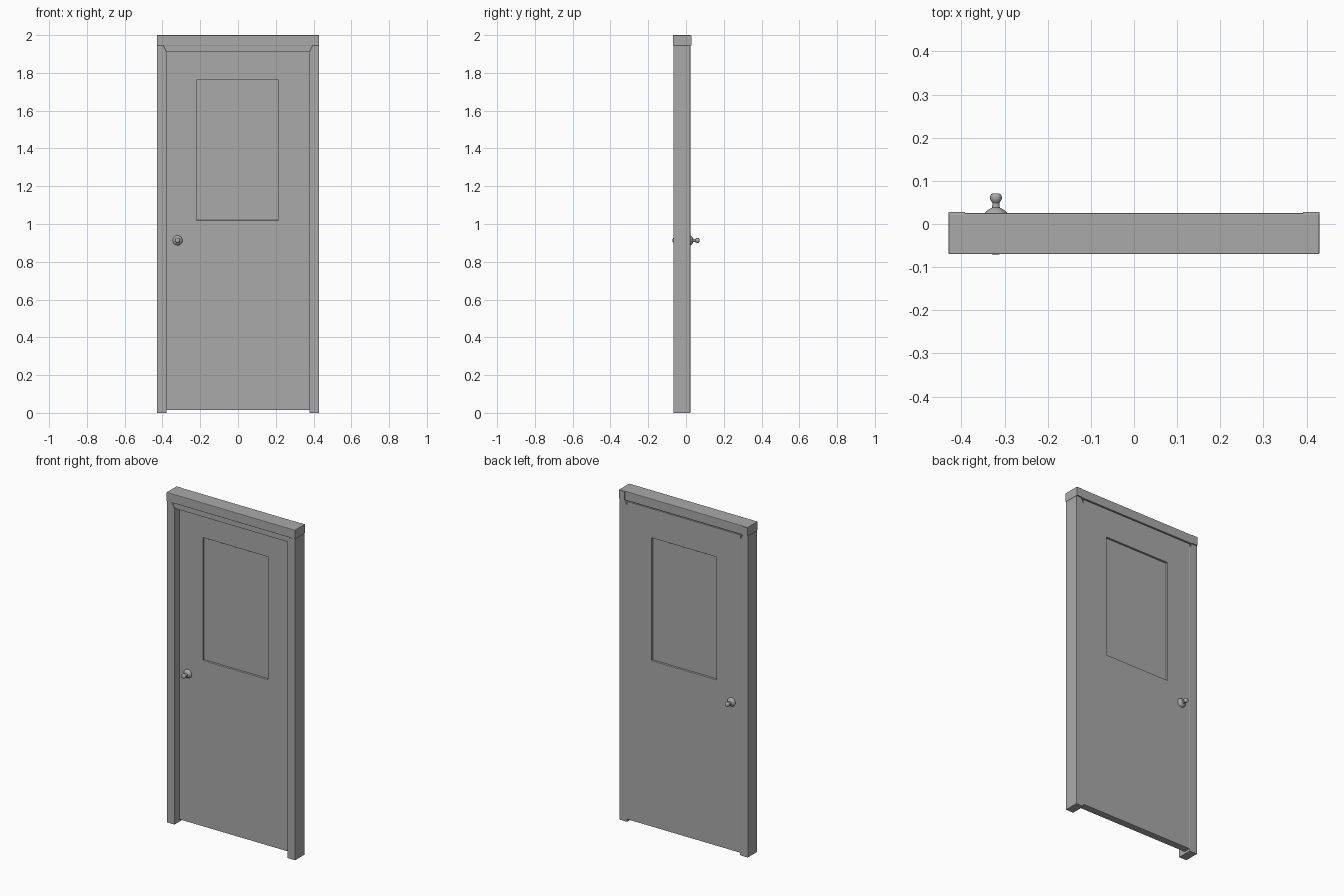
import bpy, bmesh, math

if "Cube" in bpy.data.objects:
    bpy.data.objects.remove(bpy.data.objects["Cube"])

paint = bpy.data.materials.new("grey_paint")
paint.diffuse_color = (0.4, 0.4, 0.4, 1)
paint.use_nodes = True
paint.node_tree.nodes["Principled BSDF"].inputs["Base Color"].default_value = paint.diffuse_color


def add(name, bm, bevel=0):
    bmesh.ops.recalc_face_normals(bm, faces=bm.faces)
    me = bpy.data.meshes.new(name)
    bm.to_mesh(me)
    bm.free()
    me.materials.append(paint)
    ob = bpy.data.objects.new(name, me)
    bpy.context.collection.objects.link(ob)
    if bevel:
        mod = ob.modifiers.new("soft_edges", 'BEVEL')
        mod.width = bevel
        mod.segments = 2
    return ob


def prism(name, outline, y0, y1, bevel=0):
    """Extrude an (x, z) outline from y0 to y1."""
    bm = bmesh.new()
    face = bm.faces.new([bm.verts.new((x, y0, z)) for x, z in outline])
    ext = bmesh.ops.extrude_face_region(bm, geom=[face])
    verts = [v for v in ext['geom'] if isinstance(v, bmesh.types.BMVert)]
    bmesh.ops.translate(bm, verts=verts, vec=(0, y1 - y0, 0))
    return add(name, bm, bevel)


def rect(x0, x1, z0, z1):
    return [(x0, z0), (x1, z0), (x1, z1), (x0, z1)]


# Frame: header, and jambs with a mitred inner top corner
prism("header", rect(-0.43, 0.43, 1.945, 2.0), -0.07, 0.025, 0.003)
for s, side in ((-1, "left"), (1, "right")):
    jamb = [(0.43, 0), (0.43, 1.945), (0.395, 1.945), (0.378, 1.912), (0.378, 0)]
    prism(side + "_jamb", [(s * x, z) for x, z in jamb], -0.067, 0.023, 0.002)
    prism(side + "_header_lip", rect(*sorted((s * 0.392, s * 0.43)), 1.946, 1.998), 0.02, 0.028)

# Stop strip below the header, mitred to the jambs
prism("header_stop", [(-0.395, 1.945), (0.395, 1.945), (0.378, 1.912), (-0.378, 1.912)],
      -0.062, -0.022)

# Door leaf: a ring around the window opening
Y0, Y1 = -0.022, 0.022
bm = bmesh.new()
loops = [[bm.verts.new((x, y, z)) for x, z in rect(*r)]
         for r, y in (((-0.38, 0.38, 0.015, 1.94), Y0), ((-0.38, 0.38, 0.015, 1.94), Y1),
                      ((-0.22, 0.215, 1.02, 1.763), Y1), ((-0.22, 0.215, 1.02, 1.763), Y0))]
for k in range(4):
    a, b = loops[k], loops[(k + 1) % 4]
    for i in range(4):
        j = (i + 1) % 4
        bm.faces.new((a[i], a[j], b[j], b[i]))
add("door_leaf", bm, 0.002)

# Window panel set slightly back on both sides
prism("window_panel", rect(-0.222, 0.217, 1.018, 1.765), Y0 + 0.012, Y1 - 0.012)

# Knobs: lathed (radius, distance from door) profile
profile = [(0.026, -0.001), (0.026, 0.003), (0.022, 0.008), (0.015, 0.013), (0.009, 0.016),
           (0.008, 0.027), (0.011, 0.031), (0.0135, 0.036), (0.0135, 0.042),
           (0.011, 0.047), (0.007, 0.049), (0, 0.049)]
for name, y, s in (("front_knob", Y0, -1), ("back_knob", Y1, 1)):
    bm = bmesh.new()
    vs = [bm.verts.new((-0.32 + r, y + s * d, 0.913)) for r, d in profile]
    es = [bm.edges.new(p) for p in zip(vs, vs[1:])]
    bmesh.ops.spin(bm, geom=vs + es, cent=(-0.32, y, 0.913), axis=(0, 1, 0),
                   angle=math.tau, steps=24)
    bmesh.ops.remove_doubles(bm, verts=bm.verts, dist=1e-5)
    ob = add(name, bm)
    bpy.context.view_layer.objects.active = ob
    bpy.ops.object.select_all(action='DESELECT')
    ob.select_set(True)
    bpy.ops.object.shade_smooth_by_angle(angle=math.radians(40))
